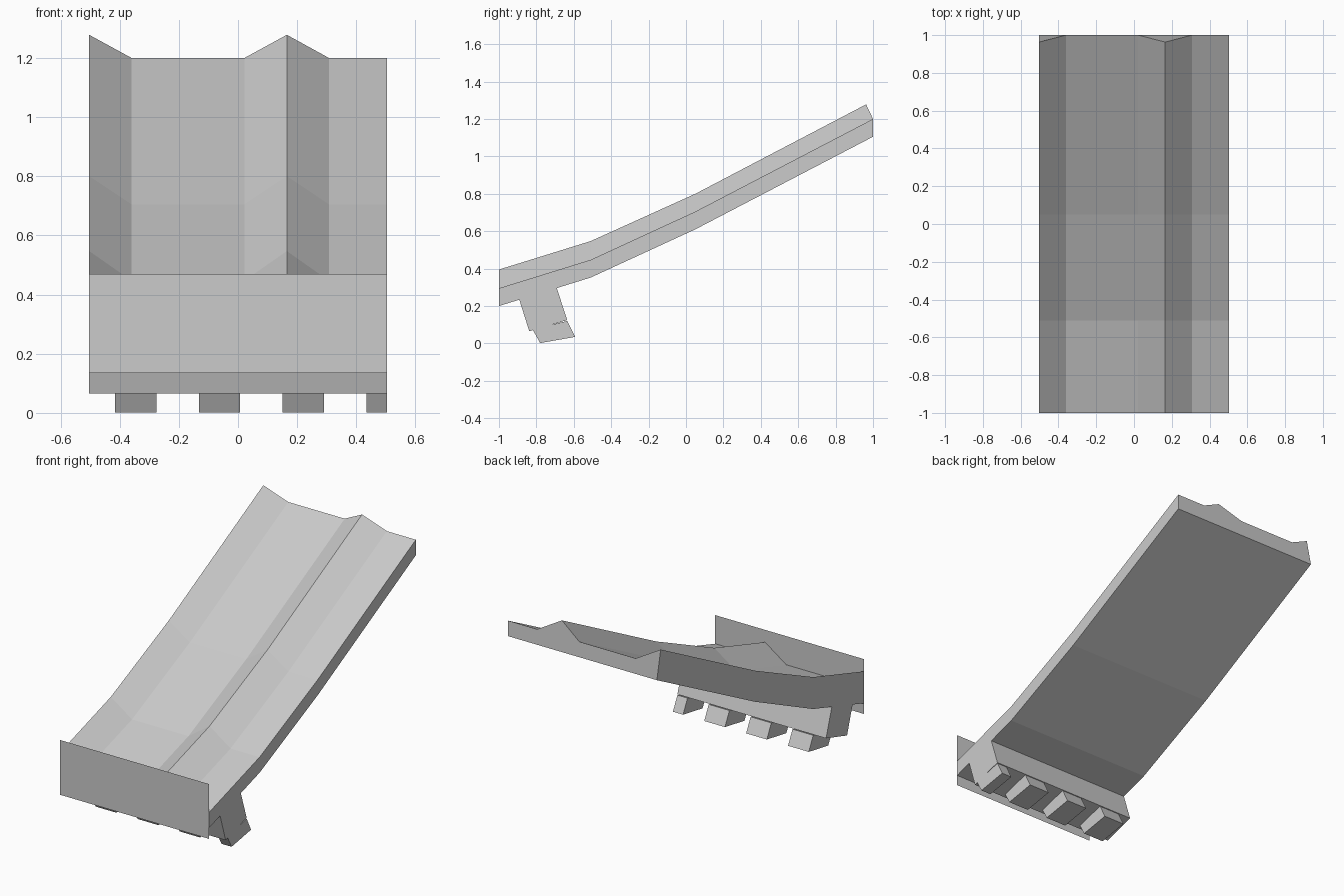
import bpy
import bmesh

cube = bpy.data.objects.get("Cube")
if cube:
    bpy.data.objects.remove(cube, do_unlink=True)

HALF = 0.503  # half width of the ramp

grey = bpy.data.materials.new("plain grey")
grey.use_nodes = True
colour = (0.6, 0.6, 0.6, 1)
grey.diffuse_color = colour
grey.node_tree.nodes["Principled BSDF"].inputs["Base Color"].default_value = colour


def finish(name, bm):
    bmesh.ops.recalc_face_normals(bm, faces=bm.faces)
    mesh = bpy.data.meshes.new(name)
    bm.to_mesh(mesh)
    bm.free()
    mesh.materials.append(grey)
    obj = bpy.data.objects.new(name, mesh)
    bpy.context.collection.objects.link(obj)
    return obj


def loft(name, rings):
    """Join closed rings of points into a capped solid."""
    bm = bmesh.new()
    loops = [[bm.verts.new(p) for p in ring] for ring in rings]
    for a, b in zip(loops, loops[1:]):
        for i in range(len(a)):
            j = (i + 1) % len(a)
            bm.faces.new((a[i], a[j], b[j], b[i]))
    bm.faces.new(loops[0])
    bm.faces.new(loops[-1])
    return finish(name, bm)


def extrude_x(name, profile, x0, x1):
    return loft(name, [[(x, y, z) for y, z in profile] for x in (x0, x1)])


# Ramp deck: a cross-section with an edge ridge and a middle ridge, swept up the slope
section = [(-HALF, 1), (-0.36, 0), (0.022, 0), (0.165, 1), (0.307, 0), (HALF, 0)]
# y, deck height, ridge shift in y, ridge rise
stations = [(-1, 0.295, 0, 0.1), (-0.51, 0.447, 0, 0.1),
            (0.05, 0.705, 0, 0.095), (1, 1.2, -0.037, 0.078)]
rings = []
for y, z, shift, rise in stations:
    top = [(x, y + h * shift, z + h * rise) for x, h in section]
    rings.append(top + [(HALF, y, z - 0.095), (-HALF, y, z - 0.095)])
loft("ramp_deck", rings)

# Support bar under the front end
extrude_x("support_bar",
          [(-0.9, 0.26), (-0.89, 0.23), (-0.838, 0.065), (-0.635, 0.125),
           (-0.69, 0.293), (-0.7, 0.32)], -HALF, HALF)

# Row of teeth under the bar, the last one cut off flush with the side
tooth = [(-0.85 + 0.03, 0.075), (-0.78, 0.002), (-0.592, 0.035), (-0.635, 0.12)]
for i in range(4):
    x = -0.416 + i * 0.2835
    extrude_x(f"tooth_{i + 1}", tooth, x, min(x + 0.14, HALF))

# Front plate: a single flat sheet
bm = bmesh.new()
bm.faces.new([bm.verts.new((x, -1, z)) for x, z in
              ((-HALF, 0.135), (HALF, 0.135), (HALF, 0.47), (-HALF, 0.47))])
finish("front_plate", bm)
